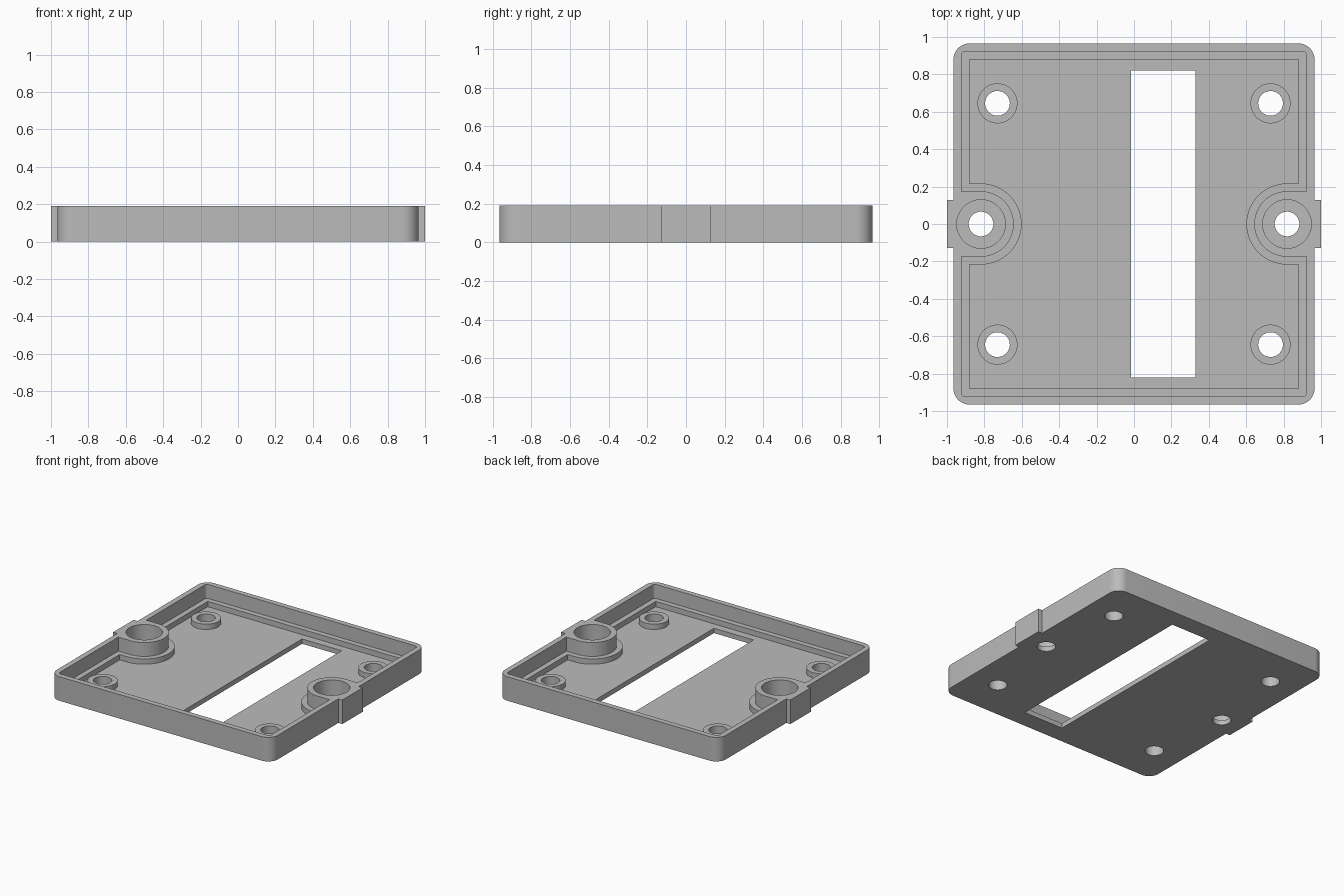
import bpy, bmesh, math

if "Cube" in bpy.data.objects:
    bpy.data.objects.remove(bpy.data.objects["Cube"])

HX, HY, H = 0.965, 0.965, 0.19        # body half sizes and height
FLOOR, LEDGE = 0.038, 0.08            # floor top and inner ledge top
BOSS_X = 0.818
POST_X, POST_Y = 0.73, 0.645
HOLE_R = 0.066

grey = bpy.data.materials.new("plain grey")
grey.diffuse_color = (0.5, 0.5, 0.5, 1)
grey.use_nodes = True
grey.node_tree.nodes["Principled BSDF"].inputs["Base Color"].default_value = grey.diffuse_color


def arc(cx, cy, r, a0, a1, n):
    """Points on an arc, angles in degrees."""
    return [(cx + r * math.cos(math.radians(a0 + (a1 - a0) * i / n)),
             cy + r * math.sin(math.radians(a0 + (a1 - a0) * i / n)))
            for i in range(n + 1)]


def circle(cx, cy, r, n=48):
    return arc(cx, cy, r, 0, 360, n)[:-1]


def prism(name, outline, z0, z1):
    """Extrude a counter-clockwise outline from z0 to z1."""
    bm = bmesh.new()
    low = [bm.verts.new((x, y, z0)) for x, y in outline]
    top = [bm.verts.new((x, y, z1)) for x, y in outline]
    n = len(outline)
    bm.faces.new(low[::-1])
    bm.faces.new(top)
    for i in range(n):
        j = (i + 1) % n
        bm.faces.new((low[i], low[j], top[j], top[i]))
    me = bpy.data.meshes.new(name)
    bm.to_mesh(me)
    bm.free()
    ob = bpy.data.objects.new(name, me)
    me.materials.append(grey)
    bpy.context.collection.objects.link(ob)
    return ob


def cut(target, outline, z0, z1):
    """Subtract a prism from the target and remove the cutter."""
    cutter = prism("cutter", outline, z0, z1)
    cutter.hide_render = True
    mod = target.modifiers.new("cut", 'BOOLEAN')
    mod.operation, mod.solver, mod.object = 'DIFFERENCE', 'EXACT', cutter
    bpy.context.view_layer.update()
    deps = bpy.context.evaluated_depsgraph_get()
    new = bpy.data.meshes.new_from_object(target.evaluated_get(deps))
    target.modifiers.clear()
    target.data = new
    bpy.data.objects.remove(cutter)


def smooth(ob):
    bpy.ops.object.select_all(action='DESELECT')
    ob.select_set(True)
    bpy.context.view_layer.objects.active = ob
    bpy.ops.object.shade_smooth_by_angle(angle=math.radians(30))


def half_turn(points):
    """Complete a symmetric outline from its right half."""
    return points + [(-x, -y) for x, y in points]


def body_outline():
    r = 0.085
    return half_turn(
        arc(HX - r, -HY + r, r, -90, 0, 10)
        + [(HX, -0.127), (1, -0.127), (1, 0.127), (HX, 0.127)]
        + arc(HX - r, HY - r, r, 0, 90, 10))


def pocket_outline(half, boss_r, r):
    """Square pocket with a rounded bay left standing around each screw boss."""
    low = arc(half - r, -half + r, r, -90, 0, 4) if r else [(half, -half)]
    high = arc(half - r, half - r, r, 0, 90, 4) if r else [(half, half)]
    bay = arc(BOSS_X, 0, boss_r, 270, 90, 32)
    return half_turn(low + [(half, -boss_r)] + bay + [(half, boss_r)] + high)


# Tray body with side tabs, stepped pocket and screw bosses
body = prism("tray_body", body_outline(), 0, H)
cut(body, pocket_outline(0.922, 0.175, 0.02), LEDGE, H + 0.1)
cut(body, pocket_outline(0.88, 0.217, 0), FLOOR, LEDGE + 0.02)

# Long slot through the floor
cut(body, [(-0.015, -0.82), (0.33, -0.82), (0.33, 0.82), (-0.015, 0.82)], -0.1, 0.15)

# Counterbored boss holes and mounting post holes
for sx in (-1, 1):
    cut(body, circle(sx * BOSS_X, 0, 0.13), FLOOR, H + 0.1)
    cut(body, circle(sx * BOSS_X, 0, HOLE_R), -0.1, 0.1)
    for sy in (-1, 1):
        cut(body, circle(sx * POST_X, sy * POST_Y, HOLE_R), -0.1, 0.15)
smooth(body)

# Mounting posts standing on the floor
for sx in (-1, 1):
    for sy in (-1, 1):
        x, y = sx * POST_X, sy * POST_Y
        post = prism("mounting_post", circle(x, y, 0.107), FLOOR, LEDGE)
        cut(post, circle(x, y, HOLE_R), -0.1, 0.2)
        smooth(post)
